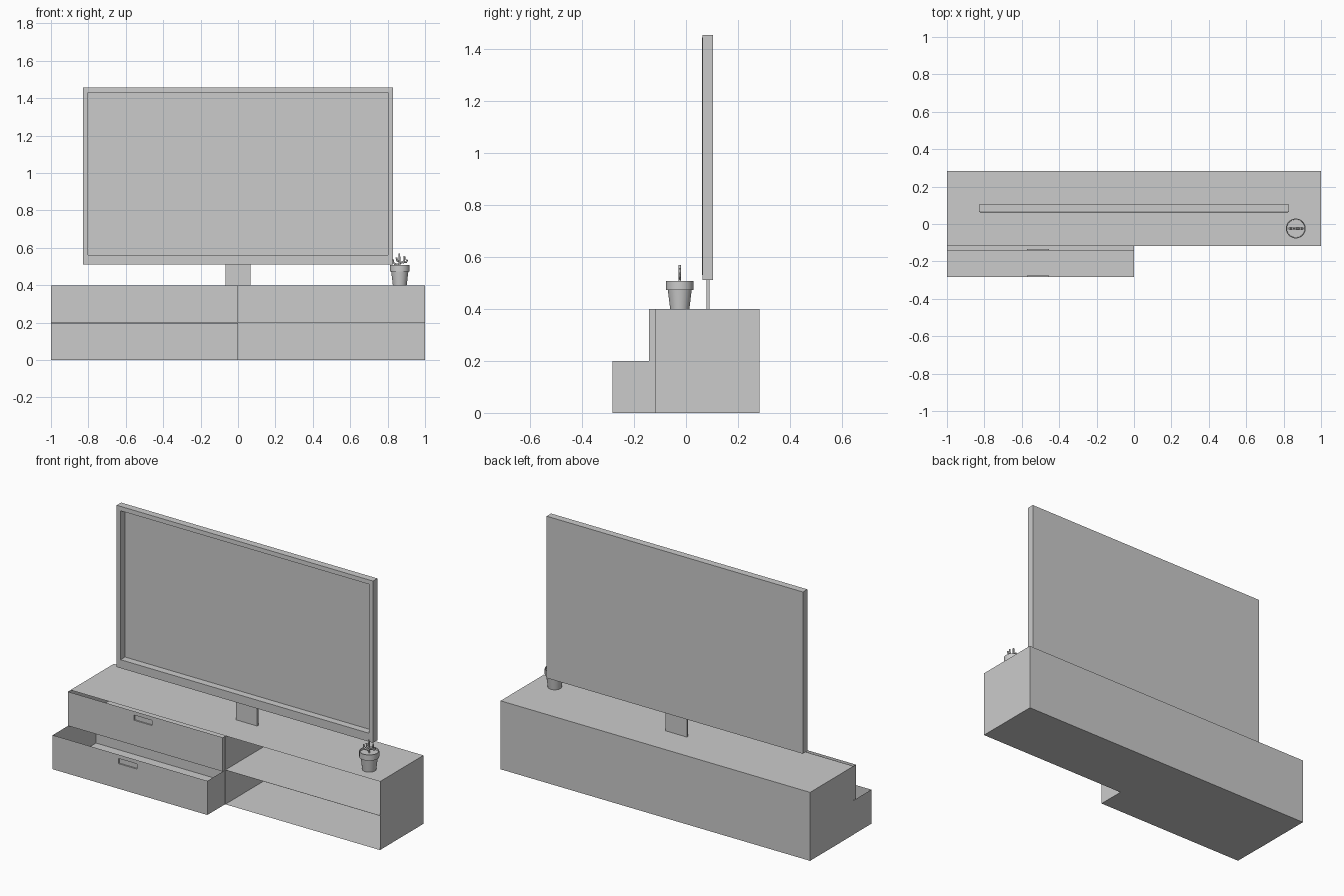
import bpy, bmesh
from mathutils import Vector

if "Cube" in bpy.data.objects:
    bpy.data.objects.remove(bpy.data.objects["Cube"])


def finish(bm, name, smooth=False):
    me = bpy.data.meshes.new(name)
    bm.normal_update()
    bm.to_mesh(me)
    bm.free()
    ob = bpy.data.objects.new(name, me)
    bpy.context.collection.objects.link(ob)
    if smooth:
        bpy.ops.object.select_all(action='DESELECT')
        ob.select_set(True)
        bpy.context.view_layer.objects.active = ob
        bpy.ops.object.shade_smooth_by_angle()
    return ob


def facing(bm, direction):
    bm.normal_update()
    return next(f for f in bm.faces if f.normal.dot(Vector(direction)) > 0.9)


def box(name, lo, hi, open_side=None, pocket=None):
    """Box between two corners, optionally with one side removed or a front pocket."""
    bm = bmesh.new()
    bmesh.ops.create_cube(bm, size=1)
    for v in bm.verts:
        v.co = [hi[i] if v.co[i] > 0 else lo[i] for i in range(3)]
    front = facing(bm, (0, -1, 0))
    if open_side:
        bmesh.ops.delete(bm, geom=[facing(bm, open_side)], context='FACES_ONLY')
    if pocket:
        x0, x1, z0, z1, rim, back = pocket
        mid = front.calc_center_median()
        for y in (rim, back):
            bmesh.ops.inset_individual(bm, faces=[front], thickness=0.002)
            for v in front.verts:
                v.co = (x0 if v.co.x < mid.x else x1, y, z0 if v.co.z < mid.z else z1)
            mid = front.calc_center_median()
    return finish(bm, name)


FRONT, BACK = -0.118, 0.283

# Cabinet: thin shell open at the front, split into four compartments
box("cabinet_shell", (-1, FRONT, 0), (1, BACK, 0.4), open_side=(0, -1, 0))
box("cabinet_shelf", (-1, FRONT, 0.1995), (1, BACK, 0.2005))
box("cabinet_divider", (-0.0005, FRONT, 0), (0.0005, BACK, 0.4))

# Open-topped drawers with recessed handles, pulled out by different amounts
for name, y, z in (("lower_drawer", -0.283, 0.0), ("upper_drawer", -0.142, 0.2)):
    box(name, (-0.9995, y, z + 0.0005), (0, y + 0.4, z + 0.1995), open_side=(0, 0, 1),
        pocket=(-0.573, -0.455, z + 0.147, z + 0.177, y, y + 0.008))

# Television with a deep set screen, on a flat neck
box("television", (-0.828, 0.063, 0.511), (0.828, 0.104, 1.456),
    pocket=(-0.802, 0.802, 0.561, 1.431, 0.062, 0.1035))
box("television_neck", (-0.068, 0.079, 0.4), (0.068, 0.09, 0.512))

# Plant pot: lathed profile of (radius, height)
POT = Vector((0.865, -0.024, 0.4))
profile = [(0, 0), (0.037, 0), (0.046, 0.074), (0.053, 0.074), (0.053, 0.108),
           (0.049, 0.108), (0.048, 0.098), (0, 0.098)]
bm = bmesh.new()
pts = [bm.verts.new(POT + Vector((r, 0, h))) for r, h in profile]
edges = [bm.edges.new(p) for p in zip(pts, pts[1:])]
bmesh.ops.spin(bm, geom=pts + edges, cent=POT, axis=(0, 0, 1), angle=6.283185307, steps=32)
bmesh.ops.remove_doubles(bm, verts=bm.verts, dist=1e-5)
bmesh.ops.recalc_face_normals(bm, faces=bm.faces)
finish(bm, "plant_pot", smooth=True)

# Cactus: trunk and bent arms, all in one plane
branches = [
    [(0, 0.095), (-0.002, 0.135), (-0.003, 0.17)],
    [(0, 0.112), (-0.024, 0.113), (-0.034, 0.120), (-0.036, 0.137)],
    [(-0.001, 0.128), (-0.014, 0.131), (-0.018, 0.148)],
    [(0, 0.118), (0.018, 0.124), (0.024, 0.132), (0.026, 0.155)],
    [(0.016, 0.122), (0.034, 0.123), (0.040, 0.137)],
]
cu = bpy.data.curves.new("cactus", 'CURVE')
cu.dimensions = '3D'
cu.bevel_depth = 0.005
cu.bevel_resolution = 2
cu.use_fill_caps = True
for path in branches:
    sp = cu.splines.new('POLY')
    sp.points.add(len(path) - 1)
    for p, (x, z) in zip(sp.points, path):
        p.co = (POT.x + x, POT.y, POT.z + z, 1)
bpy.context.collection.objects.link(bpy.data.objects.new("cactus", cu))
